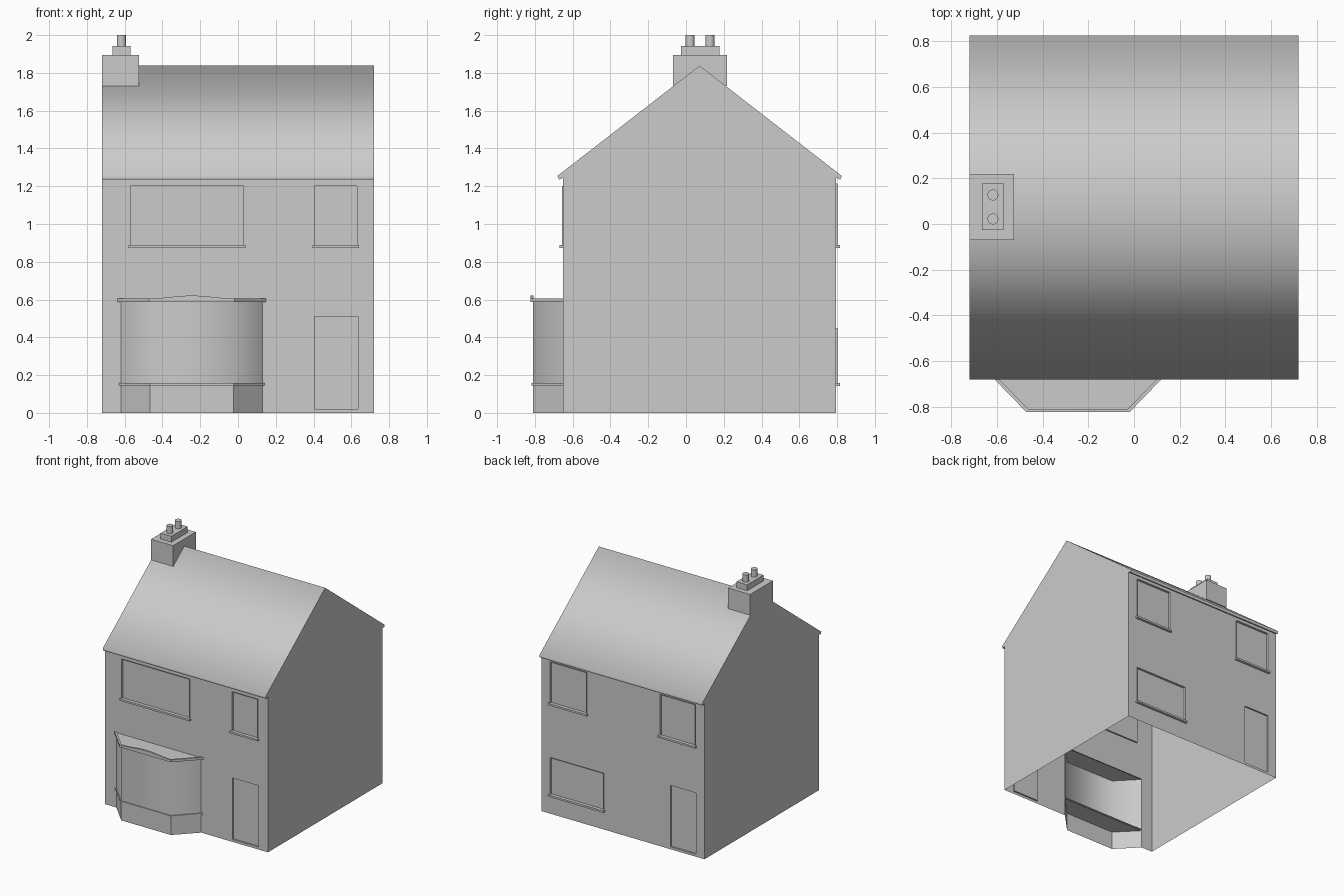
import bpy, bmesh
from math import sin, pi, radians

cube = bpy.data.objects.get("Cube")
if cube:
    bpy.data.objects.remove(cube)

grey = bpy.data.materials.new("plain_grey")
grey.use_nodes = True
grey.diffuse_color = (0.6, 0.6, 0.6, 1)
grey.node_tree.nodes["Principled BSDF"].inputs["Base Color"].default_value = (0.6, 0.6, 0.6, 1)

FRONT, BACK, SIDE, EAVE = -0.65, 0.795, 0.72, 1.245


def build(name, polygons, smooth=0, outward=False):
    """Make one object from lists of corner points."""
    bm = bmesh.new()
    for points in polygons:
        bm.faces.new([bm.verts.new(p) for p in points])
    bmesh.ops.remove_doubles(bm, verts=bm.verts, dist=0.0005)
    if outward:
        bmesh.ops.recalc_face_normals(bm, faces=bm.faces)
    mesh = bpy.data.meshes.new(name)
    bm.to_mesh(mesh)
    bm.free()
    obj = bpy.data.objects.new(name, mesh)
    bpy.context.collection.objects.link(obj)
    mesh.materials.append(grey)
    if smooth:
        bpy.ops.object.select_all(action="DESELECT")
        obj.select_set(True)
        bpy.context.view_layer.objects.active = obj
        bpy.ops.object.shade_smooth_by_angle(angle=radians(smooth))
    return obj


def strip(lower, upper):
    """Quads joining two rows of points."""
    return [(lower[i], lower[i + 1], upper[i + 1], upper[i]) for i in range(len(lower) - 1)]


def box(name, x0, x1, y0, y1, z0, z1):
    low = [(x0, y0, z0), (x1, y0, z0), (x1, y1, z0), (x0, y1, z0)]
    high = [(x, y, z1) for x, y, z in low]
    return build(name, strip(low + low[:1], high + high[:1]) + [low[::-1], high], outward=True)


def wall(name, y, out, holes):
    """Flat wall sheet with rectangular openings left out of its grid."""
    xs = sorted({-SIDE, SIDE} | {v for h in holes for v in h[:2]})
    zs = sorted({0, EAVE} | {v for h in holes for v in h[2:]})
    faces = []
    for x0, x1 in zip(xs, xs[1:]):
        for z0, z1 in zip(zs, zs[1:]):
            if any(h[0] <= x0 and x1 <= h[1] and h[2] <= z0 and z1 <= h[3] for h in holes):
                continue
            face = [(x0, y, z0), (x1, y, z0), (x1, y, z1), (x0, y, z1)]
            faces.append(face if out < 0 else face[::-1])
    build(name, faces)


def opening(name, y, out, hole, rim):
    """Recessed panel with a thin rim around it."""
    x0, x1, z0, z1 = hole
    ring = [(x0, z0), (x1, z0), (x1, z1), (x0, z1)]
    inner = [(x, y - out * 0.012, z) for x, z in ring]
    outer = [(x, y + out * rim, z) for x, z in ring]
    panel = inner if out < 0 else inner[::-1]
    build(name, [panel] + strip(inner + inner[:1], outer + outer[:1]))


# Walls, windows and doors
bay_hole = (-0.62, 0.13, 0, 0.59)
front_windows = [(-0.57, 0.03, 0.885, 1.2), (0.405, 0.63, 0.885, 1.2)]
back_windows = [(0.32, 0.64, 0.885, 1.215), (-0.64, -0.33, 0.885, 1.215), (0.17, 0.64, 0.155, 0.45)]
front_door, back_door = (0.405, 0.635, 0.02, 0.51), (-0.645, -0.42, 0.02, 0.51)

for label, y, out, windows, door, extra in (
        ("front", FRONT, -1, front_windows, front_door, [bay_hole]),
        ("back", BACK, 1, back_windows, back_door, [])):
    wall(label + "_wall", y, out, windows + [door] + extra)
    opening(label + "_door", y, out, door, 0)
    for i, w in enumerate(windows, 1):
        opening(f"{label}_window_{i}", y, out, w, 0.006)
        ya, yb = sorted((y, y + out * 0.02))
        box(f"{label}_window_sill_{i}", w[0] - 0.01, w[1] + 0.01, ya, yb, w[2] - 0.012, w[2] + 0.003)

# Roof sheet with fascias and soffits, and the gable walls under it
profile = [(FRONT, EAVE), (-0.672, 1.235), (-0.68, 1.255), (0.072, 1.838),
           (0.824, 1.255), (0.816, 1.235), (BACK, EAVE)]
build("roof", strip([(-SIDE, y, z) for y, z in profile],
                    [(SIDE, y, z) for y, z in profile])[::1], smooth=80).data.flip_normals()
gable = [(FRONT, 0)] + profile + [(BACK, 0)]
build("left_gable_wall", [[(SIDE, y, z) for y, z in gable[::-1]]])
build("right_gable_wall", [[(-SIDE, y, z) for y, z in gable]])

# Chimney
box("chimney_stack", -0.72, -0.525, -0.07, 0.218, 1.73, 1.895)
box("chimney_cap", -0.665, -0.57, -0.027, 0.178, 1.895, 1.942)
for i, y in enumerate((0.022, 0.127), 1):
    bpy.ops.mesh.primitive_cylinder_add(vertices=24, radius=0.024, depth=0.06,
                                        location=(-0.617, y, 1.97))
    pot = bpy.context.object
    pot.name = f"chimney_pot_{i}"
    pot.data.materials.append(grey)
    bpy.ops.object.shade_smooth_by_angle(angle=radians(40))


# Bay window: plan outline grown by an offset
def plan(z, grow=0):
    side, corner = 0.375 + grow * 1.4, 0.22 + grow * 0.4
    return [(-0.245 + x, y, z) for x, y in
            ((-side, FRONT), (-corner, -0.81 - grow), (corner, -0.81 - grow), (side, FRONT))]


def slab(name, z0, z1, grow):
    low, high = plan(z0, grow), plan(z1, grow)
    build(name, strip(low, high) + [low[::-1], high])


build("bay_base", strip(plan(0), plan(0.145)))
build("bay_glazing", strip(plan(0.155), plan(0.59)), smooth=60)
slab("bay_sill", 0.145, 0.157, 0.008)
slab("bay_roof", 0.588, 0.598, 0.013)


# Bay parapet, rising in a gentle arch along the front
def rim(grow, top):
    a, b, c, d = plan(0.598, grow)
    steps = 16
    row = [a] + [(b[0] + (c[0] - b[0]) * i / steps, b[1], b[2]) for i in range(steps + 1)] + [d]
    if not top:
        return row
    lift = [0] + [sin(pi * i / steps) ** 2 * 0.015 for i in range(steps + 1)] + [0]
    return [(x, y, z + 0.008 + h) for (x, y, z), h in zip(row, lift)]


outer_low, outer_top = rim(0.013, False), rim(0.013, True)
inner_low, inner_top = rim(-0.002, False), rim(-0.002, True)
build("bay_parapet", strip(outer_low, outer_top) + strip(outer_top, inner_top)
      + strip(inner_top, inner_low), smooth=30)
